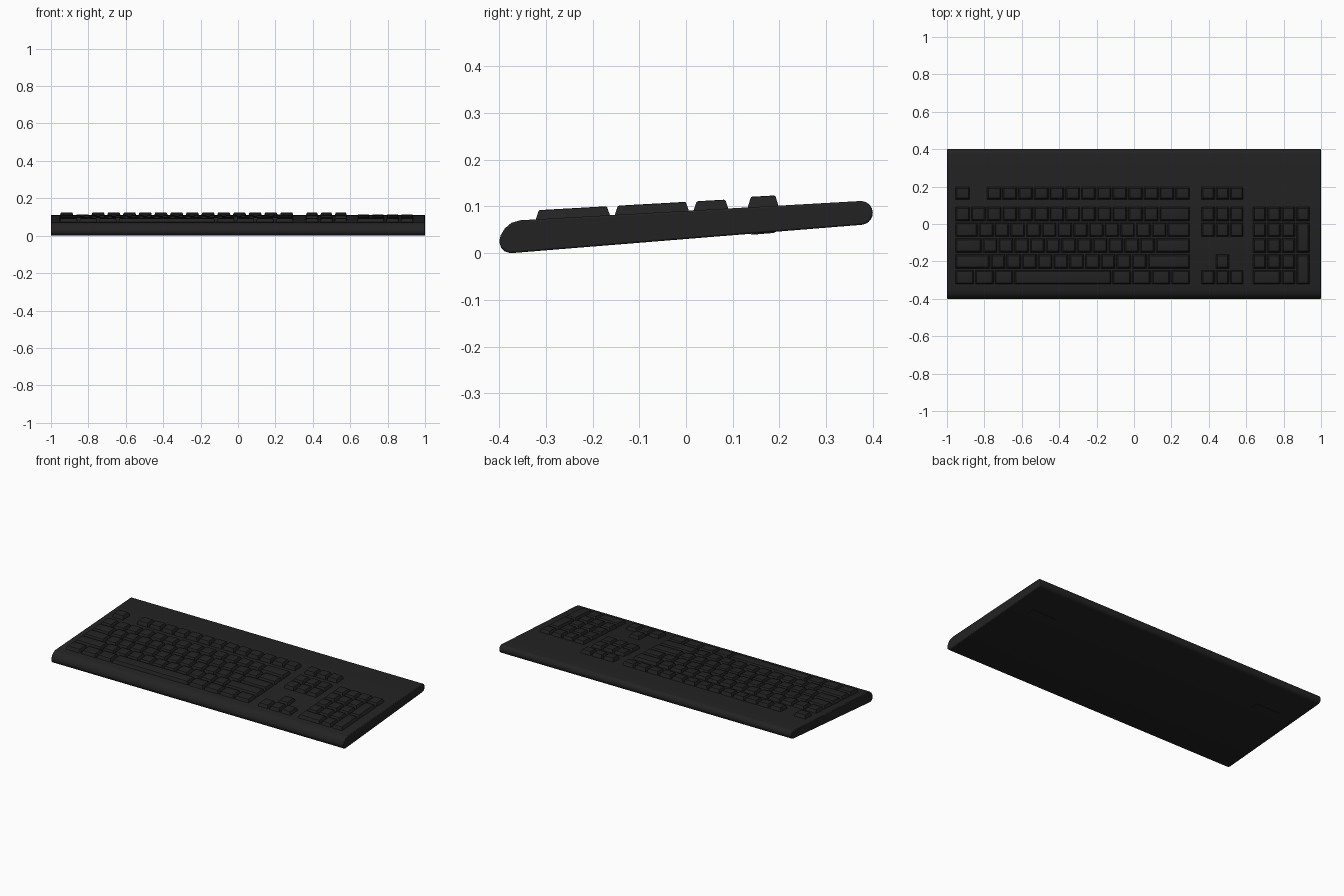
import bpy, bmesh, math

if "Cube" in bpy.data.objects:
    bpy.data.objects.remove(bpy.data.objects["Cube"])

SLOPE = 0.0562


def surf(y):
    """Height of the sloping deck at y."""
    return 0.0705 + (y + 0.355) * SLOPE


mat = bpy.data.materials.new("black plastic")
mat.diffuse_color = (0.0165, 0.0165, 0.0165, 1)
mat.use_nodes = True
mat.node_tree.nodes["Principled BSDF"].inputs["Base Color"].default_value = mat.diffuse_color


def finish(name, bm, angle):
    bmesh.ops.recalc_face_normals(bm, faces=bm.faces)
    me = bpy.data.meshes.new(name)
    bm.to_mesh(me)
    bm.free()
    ob = bpy.data.objects.new(name, me)
    bpy.context.collection.objects.link(ob)
    me.materials.append(mat)
    bpy.context.view_layer.objects.active = ob
    ob.select_set(True)
    bpy.ops.object.shade_smooth_by_angle(angle=math.radians(angle))
    ob.select_set(False)
    return ob


# wedge-shaped case, side profile extruded along x
profile = [(-0.376, 0.0), (-0.388, 0.004), (-0.396, 0.012), (-0.4, 0.025),
           (-0.397, 0.038), (-0.388, 0.053), (-0.374, 0.065), (-0.355, 0.0705)]
c, r = (0.3745, 0.0862), 0.0255
for i in range(11):
    a = math.radians(93 - i * 17.9)
    profile.append((c[0] + r * math.cos(a), c[1] + r * math.sin(a)))
bm = bmesh.new()
f = bm.faces.new([bm.verts.new((-1, y, z)) for y, z in profile])
ext = bmesh.ops.extrude_face_region(bm, geom=[f])
for v in ext["geom"]:
    if isinstance(v, bmesh.types.BMVert):
        v.co.x = 1
case = finish("case", bm, 40)
bev = case.modifiers.new("soft_ends", "BEVEL")
bev.width = 0.004
bev.segments = 2
bev.limit_method = "ANGLE"
bev.angle_limit = math.radians(50)


def key(bm, x0, x1, y0, y1, h):
    """One tapered keycap with a slightly rounded top rim."""
    rings = []
    for inset, k in ((0, None), (0.007, h - 0.003), (0.0085, h - 0.0008), (0.011, h)):
        pts = ((x0 + inset, y0 + inset), (x1 - inset, y0 + inset),
               (x1 - inset, y1 - inset), (x0 + inset, y1 - inset))
        rings.append([bm.verts.new((x, y, surf(y) + (-0.004 if k is None else k)))
                      for x, y in pts])
    for a, b in zip(rings, rings[1:]):
        for i in range(4):
            j = (i + 1) % 4
            bm.faces.new((a[i], a[j], b[j], b[i]))
    bm.faces.new(rings[-1])


# row front edges, number row first, then the function row
P, D, GAP = 0.0845, 0.077, 0.006
ROW = [-0.323 + P * (4 - i) for i in range(5)]
H = 0.0195


def row(bm, x, u, widths, i, h=H, rows=1):
    """Keys side by side; negative widths are empty spaces."""
    for w in widths:
        if w > 0:
            y0 = ROW[i] if i >= 0 else 0.131
            y1 = y0 + D + P * (rows - 1) if i >= 0 else 0.199
            key(bm, x, x + w * u - GAP, y0, y1, h)
        x += abs(w) * u


# main typing block
bm = bmesh.new()
MAIN = [[1] * 13 + [2],
        [1.5] + [1] * 12 + [1.5],
        [1.75] + [1] * 11 + [2.25],
        [2.25] + [1] * 10 + [2.75],
        [1.25, 1.25, 1.25, 6.25, 1.25, 1.25, 1.25, 1.25]]
for i, widths in enumerate(MAIN):
    row(bm, -0.955, 0.084, widths, i)
finish("typing_keys", bm, 25)

# escape and function keys
bm = bmesh.new()
row(bm, -0.955, 0.084, [1, -1] + [1] * 13, -1, 0.0225)
row(bm, 0.36, 0.077, [1, 1, 1], -1, 0.0225)
finish("function_keys", bm, 25)

# navigation and arrow keys
bm = bmesh.new()
for i, widths in ((0, [1, 1, 1]), (1, [1, 1, 1]), (3, [-1, 1]), (4, [1, 1, 1])):
    row(bm, 0.36, 0.077, widths, i)
finish("navigation_keys", bm, 25)

# number pad with two double-height keys
bm = bmesh.new()
for i, widths in enumerate(([1] * 4, [1] * 3, [1] * 3, [1] * 3, [2, 1])):
    row(bm, 0.635, 0.0775, widths, i)
for i in (2, 4):
    row(bm, 0.635, 0.0775, [-3, 1], i, rows=2)
finish("number_pad_keys", bm, 25)

# folded feet lying flush under the back
bm = bmesh.new()
for s in (-1, 1):
    vs = []
    for z in (-0.0025, 0.003):
        vs.append([bm.verts.new((s * 0.8 + dx, y, (y + 0.376) * 0.0812 + z))
                   for dx, y in ((-0.08, 0.14), (0.08, 0.14), (0.08, 0.19), (-0.08, 0.19))])
    bm.faces.new(vs[0])
    bm.faces.new(vs[1])
    for i in range(4):
        j = (i + 1) % 4
        bm.faces.new((vs[0][i], vs[0][j], vs[1][j], vs[1][i]))
finish("folded_feet", bm, 25)
